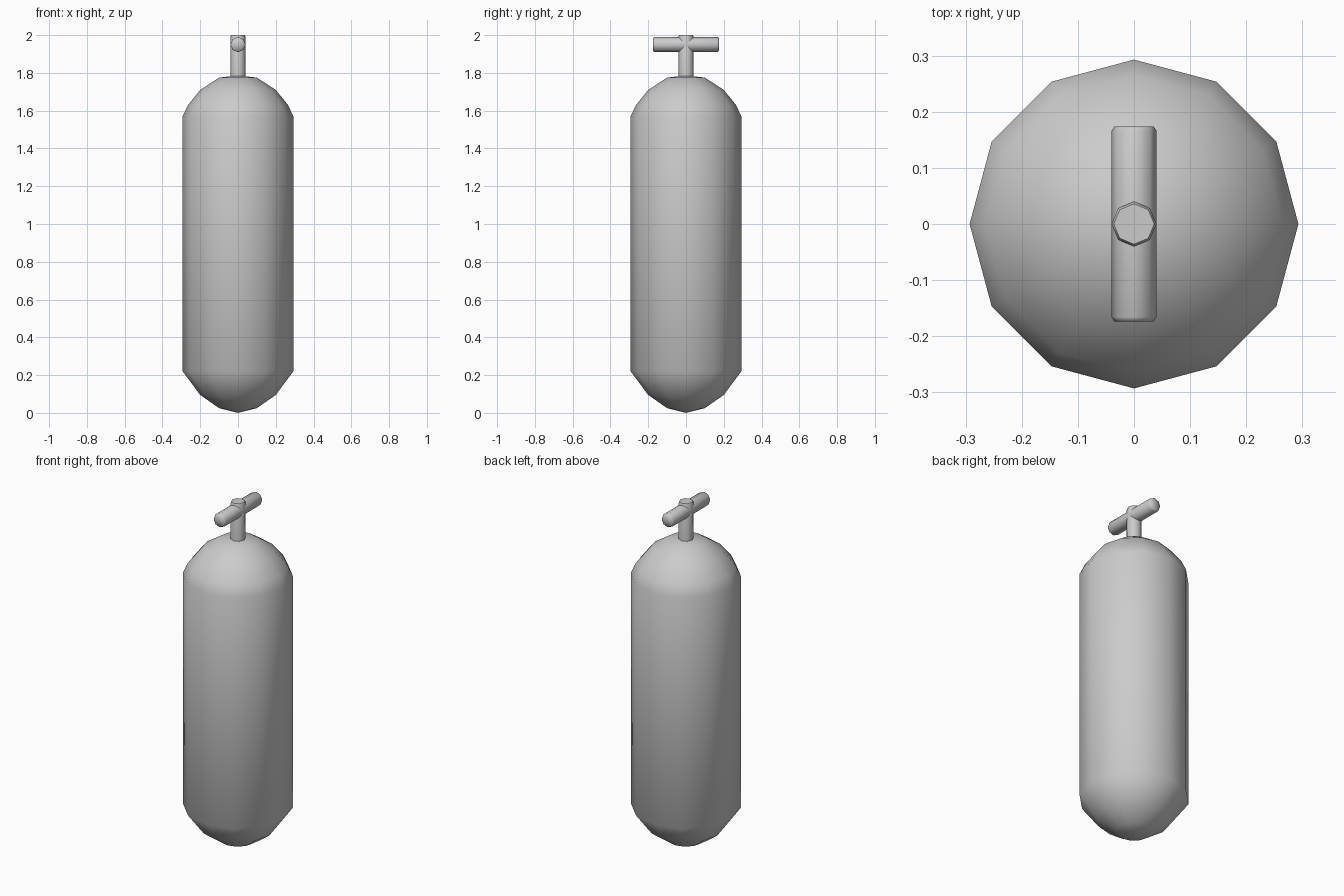
import bpy, bmesh, math
from mathutils import Matrix

cube = bpy.data.objects.get("Cube")
if cube:
    bpy.data.objects.remove(cube, do_unlink=True)

# Single plain grey metal
metal = bpy.data.materials.new("grey_metal")
metal.use_nodes = True
GREY = (0.6, 0.6, 0.6, 1.0)
metal.diffuse_color = GREY
metal.node_tree.nodes["Principled BSDF"].inputs["Base Color"].default_value = GREY


def lathe(name, profile, sides, matrix=Matrix(), smooth=60):
    """Spin (radius, height) points around z; radius 0 closes to a tip."""
    bm = bmesh.new()
    rings = []
    for r, z in profile:
        if r == 0:
            rings.append([bm.verts.new((0, 0, z))])
        else:
            rings.append([bm.verts.new((r * math.cos(math.tau * i / sides),
                                        r * math.sin(math.tau * i / sides), z))
                          for i in range(sides)])
    for a, b in zip(rings, rings[1:]):
        for i in range(sides):
            j = (i + 1) % sides
            if len(a) == 1:
                bm.faces.new((a[0], b[j], b[i]))
            elif len(b) == 1:
                bm.faces.new((a[i], a[j], b[0]))
            else:
                bm.faces.new((a[i], a[j], b[j], b[i]))
    # Flat caps on open ends
    if len(rings[0]) > 1:
        bm.faces.new(rings[0][::-1])
    if len(rings[-1]) > 1:
        bm.faces.new(rings[-1])
    bm.transform(matrix)
    bmesh.ops.recalc_face_normals(bm, faces=bm.faces)
    mesh = bpy.data.meshes.new(name)
    bm.to_mesh(mesh)
    bm.free()
    mesh.materials.append(metal)
    obj = bpy.data.objects.new(name, mesh)
    bpy.context.collection.objects.link(obj)
    bpy.ops.object.select_all(action='DESELECT')
    obj.select_set(True)
    bpy.context.view_layer.objects.active = obj
    bpy.ops.object.shade_smooth_by_angle(angle=math.radians(smooth))
    return obj


# Twelve-sided tank with domed ends
lathe("tank_body", [(0, 0), (0.1, 0.025), (0.2, 0.095), (0.293, 0.22),
                    (0.293, 1.57), (0.265, 1.63), (0.2, 1.71),
                    (0.1, 1.775), (0, 1.787)], 12)

# Upright valve stem
lathe("valve_stem", [(0.04, 1.76), (0.04, 1.99), (0.036, 2.0)], 8)

# Crossbar handle with slightly chamfered ends
lathe("valve_crossbar", [(0.035, -0.174), (0.04, -0.166),
                         (0.04, 0.166), (0.035, 0.174)], 8,
      Matrix.Translation((0, 0, 1.95)) @ Matrix.Rotation(math.pi / 2, 4, 'X'))
